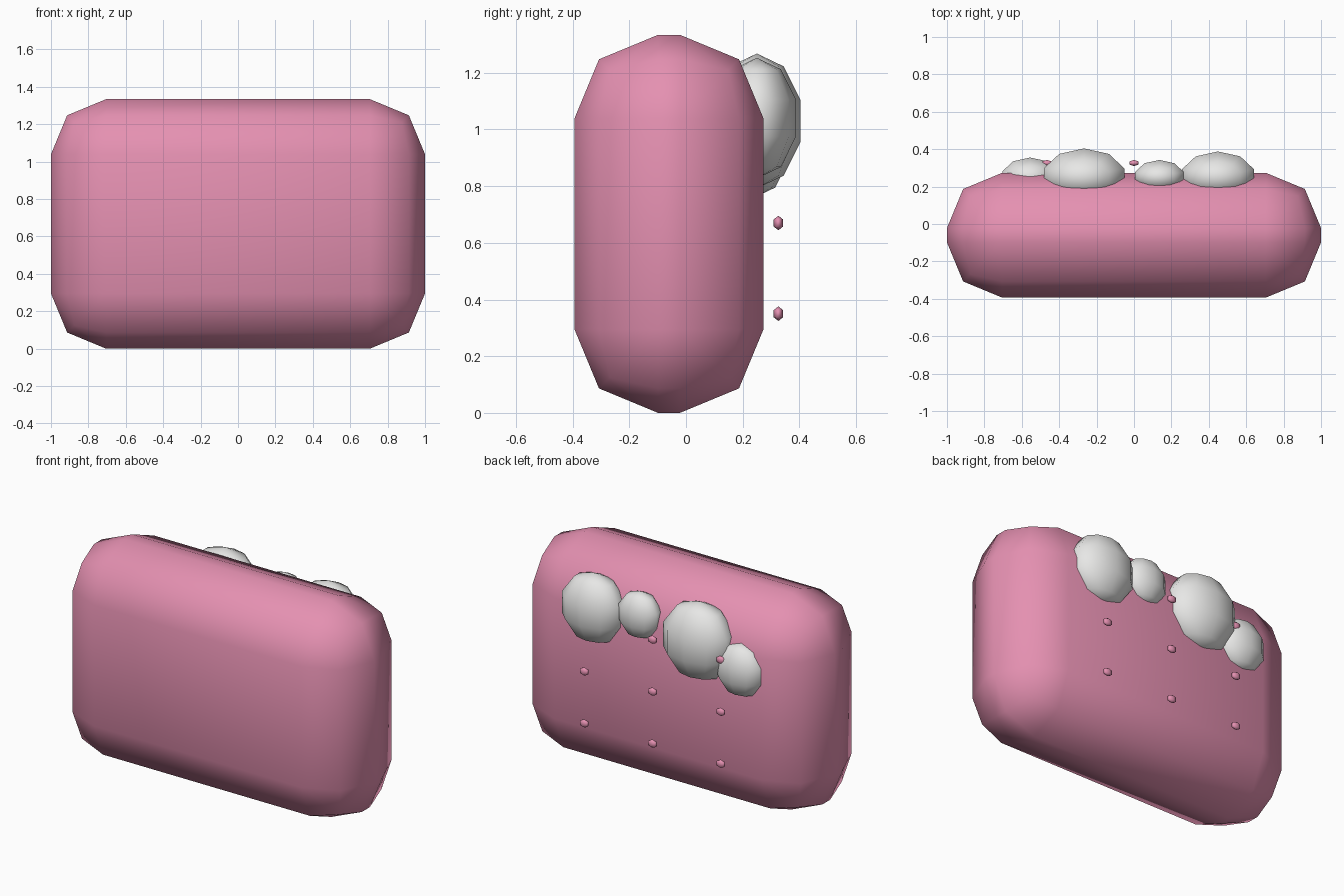
import bpy
import math

if "Cube" in bpy.data.objects:
    bpy.data.objects.remove(bpy.data.objects["Cube"])


def material(name, color):
    mat = bpy.data.materials.new(name)
    mat.diffuse_color = (*color, 1.0)
    mat.use_nodes = True
    mat.node_tree.nodes["Principled BSDF"].inputs["Base Color"].default_value = mat.diffuse_color
    return mat


pink = material("soft_pink", (0.78, 0.28, 0.44))
white = material("off_white", (0.80, 0.80, 0.79))


def finish(obj, name, mat):
    obj.name = name
    obj.data.materials.append(mat)
    for poly in obj.data.polygons:
        poly.use_smooth = True
    return obj


def ellipsoid(name, loc, radii, segments, rings, mat):
    bpy.ops.mesh.primitive_uv_sphere_add(
        segments=segments, ring_count=rings, radius=1.0, location=loc)
    obj = bpy.context.object
    obj.scale = radii
    return finish(obj, name, mat)


# Cushion body: a box with broad rounded edges
bpy.ops.mesh.primitive_cube_add(size=1, location=(0, -0.06, 0.667))
body = bpy.context.object
body.scale = (2.0, 0.667, 1.334)
bpy.ops.object.transform_apply(location=False, rotation=False, scale=True)
finish(body, "cushion_body", pink)
bevel = body.modifiers.new("rounded_edges", 'BEVEL')
bevel.width = 0.295
bevel.segments = 2
bevel.limit_method = 'NONE'

# Puffs in a row across the back: x, z, radius
puffs = [(-0.555, 0.927, 0.163), (-0.267, 1.03, 0.238),
         (0.136, 1.08, 0.143), (0.449, 1.04, 0.213)]
for i, (x, z, r) in enumerate(puffs):
    ellipsoid(f"back_puff_{i + 1}", (x, 0.25, z), (r, 0.68 * r, r), 10, 5, white)

# Grid of small tuft buttons on the back
for row in range(3):
    for col in range(3):
        ellipsoid(f"tuft_button_{row + 1}_{col + 1}",
                  ((col - 1) * 0.465, 0.326, 0.35 + row * 0.32),
                  (0.032, 0.019, 0.0255), 6, 3, pink)
